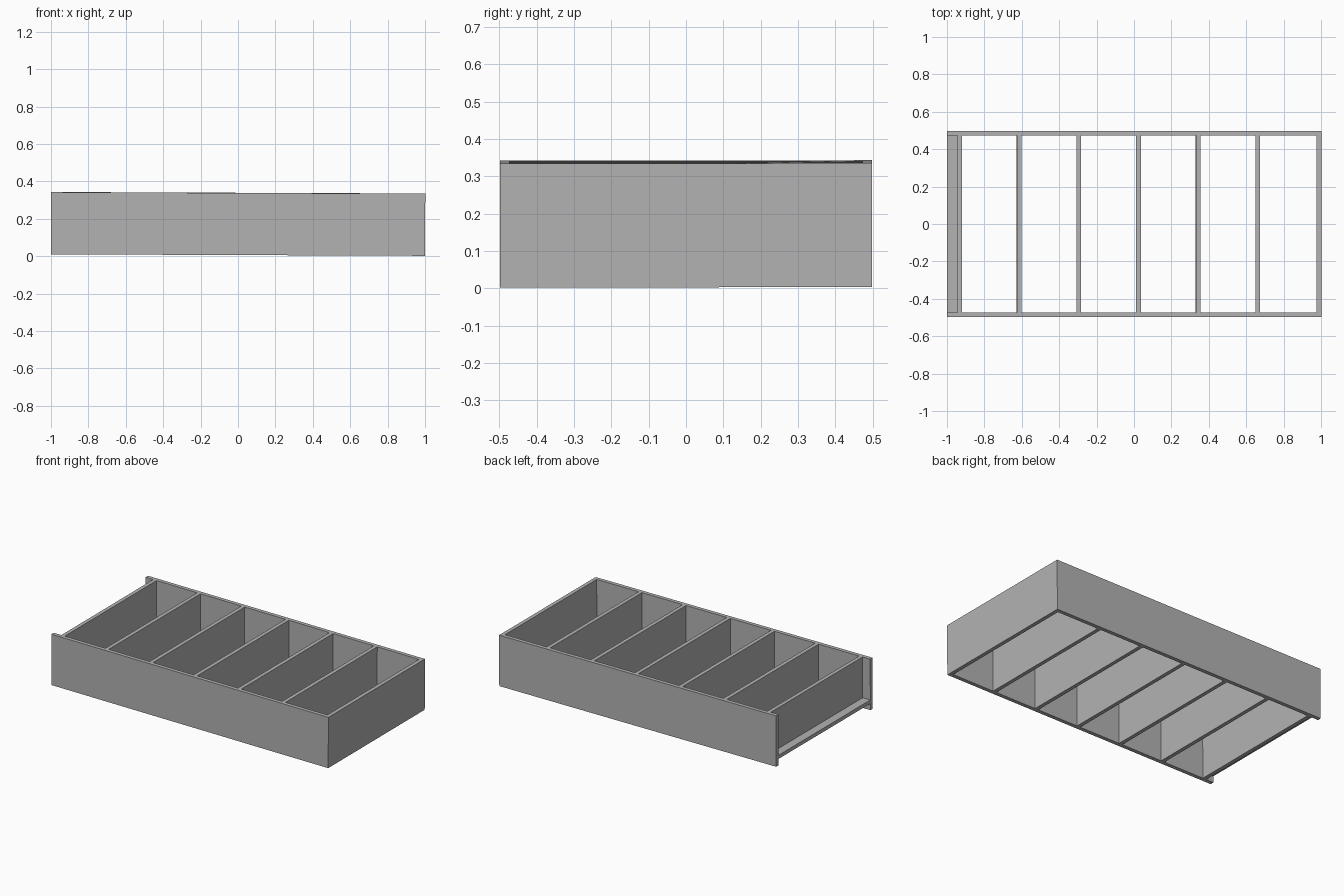
import bpy
import math
from mathutils import Matrix

if "Cube" in bpy.data.objects:
    bpy.data.objects.remove(bpy.data.objects["Cube"])

grey = bpy.data.materials.new("light grey")
grey.diffuse_color = (0.45, 0.45, 0.45, 1)
grey.use_nodes = True
grey.node_tree.nodes["Principled BSDF"].inputs["Base Color"].default_value = grey.diffuse_color

H = 0.332      # board height
T = 0.025      # board thickness
W = 0.996      # overall depth

# the whole tray leans very slightly down to the right
tilt = (Matrix.Translation((0, 0, 0.0065))
        @ Matrix.Rotation(math.radians(0.23), 4, 'Y')
        @ Matrix.Rotation(math.radians(0.06), 4, 'X'))


def board(name, x0, x1, y0, y1, z0, z1):
    """Axis-aligned board between two corners."""
    bpy.ops.mesh.primitive_cube_add(size=1)
    o = bpy.context.object
    o.name = name
    o.data.transform(Matrix.Translation(((x0 + x1) / 2, (y0 + y1) / 2, (z0 + z1) / 2))
                     @ Matrix.Diagonal((x1 - x0, y1 - y0, z1 - z0, 1)))
    o.data.transform(tilt)
    o.data.materials.append(grey)
    return o


inner = W / 2 - T

# long side boards
board("front_board", -1, 1, -W / 2, -inner, 0, H)
board("back_board", -1, 1, inner, W / 2, 0, H)

# right end board and set-back left end board
board("right_end_board", 1 - T, 1, -inner, inner, 0, H)
board("left_end_board", -0.945, -0.945 + T, -inner, inner, 0, H)

# evenly spaced dividers
for i in range(5):
    x = -0.615 + i * 0.319
    board(f"divider_{i + 1}", x - T / 2, x + T / 2, -inner, inner, 0, H)

# low ledge between the overhanging side boards
board("left_ledge", -1, -0.945, -inner, inner, 0.042, 0.066)
